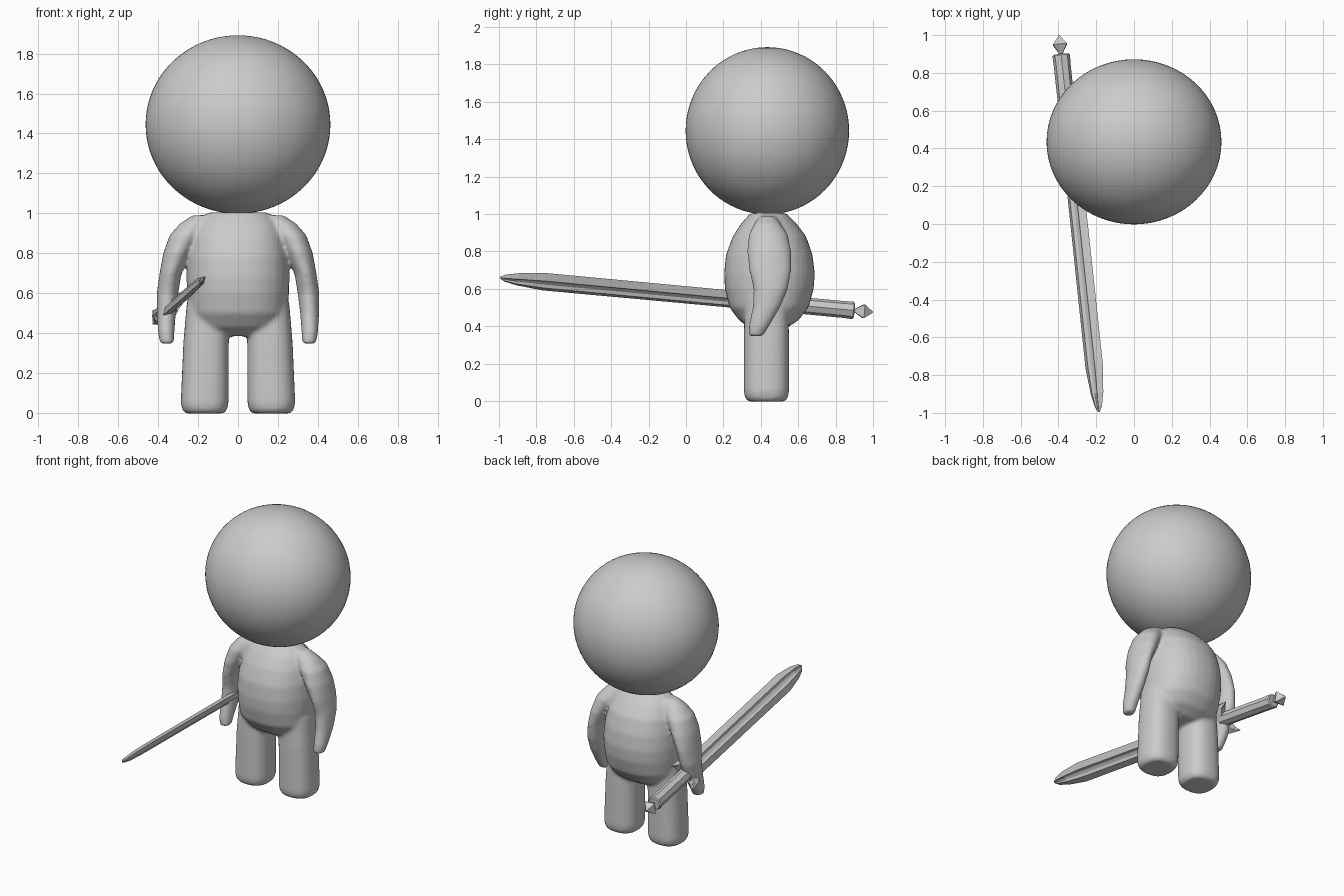
import bpy, bmesh, math
from mathutils import Vector, Matrix

if "Cube" in bpy.data.objects:
    bpy.data.objects.remove(bpy.data.objects["Cube"], do_unlink=True)

clay = bpy.data.materials.new("light grey")
clay.use_nodes = True
clay.diffuse_color = (0.6, 0.6, 0.6, 1)
clay.node_tree.nodes["Principled BSDF"].inputs["Base Color"].default_value = (0.6, 0.6, 0.6, 1)


def loft(bm, rings):
    """Skin a list of point loops and cap both ends."""
    loops = [[bm.verts.new(p) for p in ring] for ring in rings]
    n = len(loops[0])
    for a, b in zip(loops, loops[1:]):
        for i in range(n):
            j = (i + 1) % n
            bm.faces.new((a[i], a[j], b[j], b[i]))
    bm.faces.new(loops[0][::-1])
    bm.faces.new(loops[-1])


def oval(cx, cy, z, rx, ry, n=32, power=2.0):
    """Rounded cross-section; power above 2 squares it off."""
    pts = []
    for i in range(n):
        c, s = math.cos(math.tau * i / n), math.sin(math.tau * i / n)
        e = 2 / power
        pts.append(Vector((cx + rx * math.copysign(abs(c) ** e, c),
                           cy + ry * math.copysign(abs(s) ** e, s), z)))
    return pts


def finish(name, bm, matrix=None):
    bmesh.ops.recalc_face_normals(bm, faces=bm.faces)
    mesh = bpy.data.meshes.new(name)
    bm.to_mesh(mesh)
    bm.free()
    mesh.materials.append(clay)
    ob = bpy.data.objects.new(name, mesh)
    bpy.context.collection.objects.link(ob)
    if matrix:
        ob.matrix_world = matrix
    return ob


def smooth(ob):
    for p in ob.data.polygons:
        p.use_smooth = True


# Head
bm = bmesh.new()
bmesh.ops.create_uvsphere(bm, u_segments=64, v_segments=40, radius=1)
head = finish("head", bm, Matrix.Translation((0, 0.435, 1.445)) @ Matrix.Diagonal((0.463, 0.437, 0.447, 1)))
smooth(head)

# Body: torso, arms and legs fused into one soft skin
TORSO = [  # z, half width, front y, back y
    (0.385, 0.14, 0.35, 0.53), (0.43, 0.215, 0.285, 0.60), (0.50, 0.247, 0.232, 0.655),
    (0.60, 0.256, 0.208, 0.683), (0.68, 0.258, 0.203, 0.689), (0.78, 0.25, 0.213, 0.677),
    (0.88, 0.23, 0.25, 0.643), (0.95, 0.20, 0.295, 0.59), (1.005, 0.15, 0.345, 0.535)]
ARM = [  # x, y, z, half width, half depth
    (0.355, 0.373, 0.347, 0.036, 0.038), (0.36, 0.39, 0.40, 0.041, 0.055),
    (0.359, 0.43, 0.50, 0.048, 0.074), (0.353, 0.453, 0.60, 0.054, 0.092),
    (0.338, 0.45, 0.70, 0.055, 0.113), (0.305, 0.445, 0.80, 0.07, 0.118),
    (0.265, 0.44, 0.89, 0.078, 0.105), (0.22, 0.435, 0.95, 0.07, 0.07),
    (0.17, 0.435, 0.99, 0.06, 0.04)]
LEG = [
    (0.167, 0.43, -0.003, 0.095, 0.095), (0.167, 0.43, 0.015, 0.112, 0.114),
    (0.167, 0.43, 0.05, 0.12, 0.121), (0.16, 0.43, 0.35, 0.114, 0.121),
    (0.15, 0.43, 0.55, 0.107, 0.115)]

bm = bmesh.new()
loft(bm, [oval(0, (f + b) / 2, z, w, (b - f) / 2, power=2.2) for z, w, f, b in TORSO])
for side in (-1, 1):
    loft(bm, [oval(side * x, y, z, rx, ry) for x, y, z, rx, ry in ARM])
    loft(bm, [oval(side * x, y, z, rx, ry, power=2.5) for x, y, z, rx, ry in LEG])
body = finish("body", bm)
fuse = body.modifiers.new("fuse", 'REMESH')
fuse.mode = 'VOXEL'
fuse.voxel_size = 0.011
fuse.use_smooth_shade = True
soften = body.modifiers.new("soften", 'SMOOTH')
soften.factor = 0.5
soften.iterations = 9

# Sword frame: local z runs from tip to pommel, local x across the blade
tip, end = Vector((-0.185, -0.995, 0.66)), Vector((-0.397, 1.0, 0.475))
axis = (end - tip).normalized()
across = Vector((1, 0, 1))
across = (across - axis * across.dot(axis)).normalized()
flat = axis.cross(across)
frame = Matrix((across, flat, axis)).transposed().to_4x4()
frame.translation = tip
length = (end - tip).length
GUARD_AT = 1.47


def blade_section(z, w, t):
    """Sharp-edged section with a shallow groove down each flat."""
    half = [(w, 0), (w * 0.4, t), (w * 0.15, t * 0.55), (-w * 0.15, t * 0.55), (-w * 0.4, t)]
    return [Vector((x, y, z)) for x, y in half + [(-x, -y) for x, y in half]]


# Blade
bm = bmesh.new()
loft(bm, [blade_section(*s) for s in (
    (0, 0.006, 0.004), (0.03, 0.027, 0.012), (0.1, 0.047, 0.018),
    (0.24, 0.066, 0.021), (0.8, 0.065, 0.022), (GUARD_AT, 0.064, 0.023))])
finish("sword_blade", bm, frame)

# Guard: two pointed prongs swept back towards the grip
bm = bmesh.new()
for side in (-1, 1):
    rings = []
    for x, z, h, t in ((0, 0, 0.03, 0.035), (0.05, 0.005, 0.026, 0.028),
                       (0.085, 0.03, 0.018, 0.02), (0.1, 0.085, 0.003, 0.003)):
        rings.append([Vector((side * (x + dx * h * 0.5), dy * t, GUARD_AT + z + dz * h))
                      for dx, dy, dz in ((1, -1, -1), (1, 1, -1), (-1, 1, 1), (-1, -1, 1))])
    loft(bm, rings)
finish("sword_guard", bm, frame)

# Grip
bm = bmesh.new()
loft(bm, [oval(0, 0, z, r, r, n=8) for z, r in
          ((GUARD_AT, 0.044), (1.86, 0.045), (1.905, 0.047), (1.912, 0.04))])
finish("sword_grip", bm, frame)

# Pommel: eight-faced jewel
bm = bmesh.new()
mid = length - 0.05
loft(bm, [oval(0, 0, z, r, r, n=4) for z, r in
          ((mid - 0.05, 0.012), (mid, 0.052), (length, 0.002))])
finish("sword_pommel", bm, frame)
